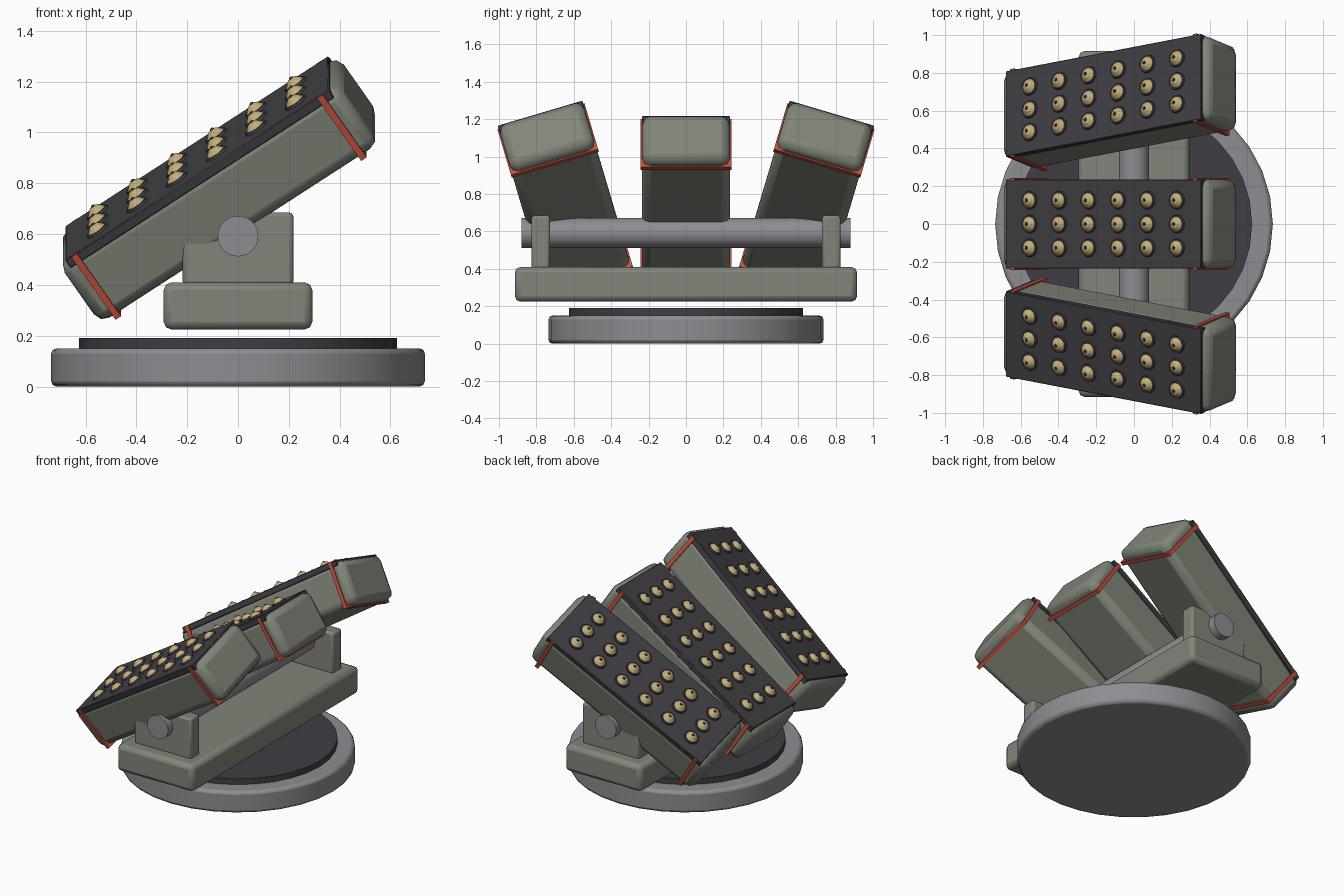
import bpy, math
from mathutils import Matrix, Vector

if "Cube" in bpy.data.objects:
    bpy.data.objects.remove(bpy.data.objects["Cube"])


def material(name, rgb):
    m = bpy.data.materials.new(name)
    m.diffuse_color = (*rgb, 1)
    m.use_nodes = True
    m.node_tree.nodes["Principled BSDF"].inputs["Base Color"].default_value = m.diffuse_color
    return m


OLIVE = material("olive_grey", (0.22, 0.235, 0.19))
STEEL = material("steel", (0.27, 0.27, 0.29))
DARK = material("dark_panel", (0.05, 0.048, 0.055))
RED = material("red_band", (0.55, 0.08, 0.05))
BRASS = material("brass", (0.55, 0.42, 0.2))


def finish(name, mat, bevel, frame, segments=2):
    ob = bpy.context.object
    ob.name = name
    ob.data.materials.append(mat)
    bpy.ops.object.transform_apply(location=True, rotation=True, scale=True)
    if bevel:
        b = ob.modifiers.new("bevel", 'BEVEL')
        b.width, b.segments, b.limit_method = bevel, segments, 'ANGLE'
    bpy.ops.object.shade_smooth_by_angle(angle=math.radians(40))
    ob.matrix_world = frame
    return ob


def box(name, loc, size, mat, bevel=0.0, frame=Matrix(), segments=2):
    bpy.ops.mesh.primitive_cube_add(size=1, location=loc)
    bpy.context.object.scale = size
    return finish(name, mat, bevel, frame, segments)


def cyl(name, loc, r1, r2, depth, mat, bevel=0.0, frame=Matrix(), sides=32, rot=(0, 0, 0)):
    bpy.ops.mesh.primitive_cone_add(vertices=sides, radius1=r1, radius2=r2, depth=depth,
                                    location=loc, rotation=rot)
    return finish(name, mat, bevel, frame)


# Turntable
cyl("base_disc", (0, 0, 0.075), 0.735, 0.735, 0.15, STEEL, 0.02)
cyl("turntable_plate", (0, 0, 0.165), 0.625, 0.625, 0.05, DARK)

# Cradle: plinth, two cheeks and the cross shaft
box("plinth", (0, 0, 0.317), (0.585, 1.83, 0.185), OLIVE, 0.03)
for side, y in (("front", -0.777), ("rear", 0.777)):
    box(side + "_cheek", (0, y, 0.542), (0.435, 0.1, 0.286), OLIVE, 0.015)
cyl("cross_shaft", (0, 0, 0.592), 0.08, 0.08, 1.76, STEEL, rot=(math.pi / 2, 0, 0))

# Three pitched pods, the outer two rolled outwards
PITCH, ROLL = math.radians(34), math.radians(16.5)
HL, HW, HH = 0.663, 0.235, 0.148


def pod(name, y, z, roll):
    frame = (Matrix.Translation((-0.075, y, z)) @ Matrix.Rotation(roll, 4, 'X')
             @ Matrix.Rotation(-PITCH, 4, 'Y'))
    box(name + "_body", (0, 0, 0), (2 * HL, 2 * HW, 2 * HH), OLIVE, 0.046, frame)
    for end, u in (("low", -0.583), ("high", 0.583)):
        box(f"{name}_{end}_band", (u, 0, -0.001), (0.026, 2 * HW + 0.016, 2 * HH + 0.014), RED,
            0.0, frame)
    box(name + "_top_panel", (0, 0, HH - 0.012), (1.25, 2 * HW + 0.002, 0.04), DARK, 0.004, frame, 1)
    # Rows of launch tubes with brass noses
    for i in range(6):
        for j in (-1, 0, 1):
            p = Vector(((i - 2.5) * 0.188, j * 0.126, HH + 0.008))
            tag = f"{name}_{i}_{j + 1}"
            for part, dz, r1, r2, h, mat in (("collar", 0.004, 0.05, 0.046, 0.012, DARK),
                                             ("nose", 0.018, 0.04, 0.022, 0.018, BRASS),
                                             ("nose_cap", 0.030, 0.022, 0.010, 0.006, BRASS),
                                             ("tip", 0.035, 0.010, 0.006, 0.006, DARK)):
                cyl(f"{part}_{tag}", p + Vector((0, 0, dz)), r1, r2, h, mat, 0.0, frame, 16)


pod("middle_pod", 0, 0.74, 0)
pod("front_pod", -0.645, 0.775, ROLL)
pod("rear_pod", 0.645, 0.775, -ROLL)
